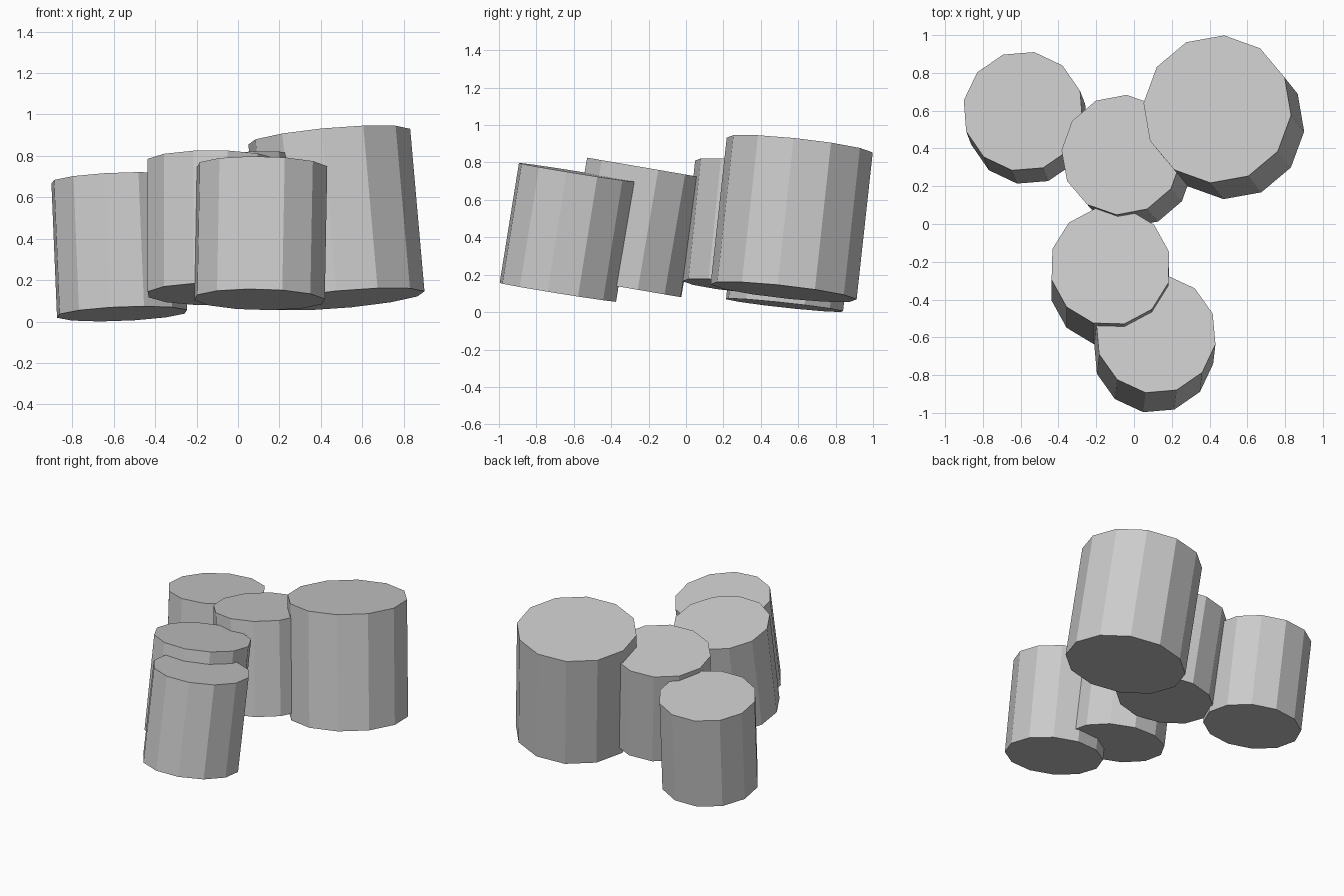
import bpy
from math import radians
from mathutils import Vector, Matrix

if "Cube" in bpy.data.objects:
    bpy.data.objects.remove(bpy.data.objects["Cube"])


def tilted_drum(name, bottom, top, radius, phase):
    """Flat-sided 12-gon cylinder running from bottom centre to top centre."""
    b, t = Vector(bottom), Vector(top)
    axis = t - b
    bpy.ops.mesh.primitive_cylinder_add(vertices=12, radius=radius, depth=axis.length)
    ob = bpy.context.object
    ob.name = name
    tilt = Vector((0, 0, 1)).rotation_difference(axis).to_matrix().to_4x4()
    spin = Matrix.Rotation(radians(phase), 4, 'Z')
    ob.data.transform(Matrix.Translation((b + t) / 2) @ tilt @ spin)
    return ob


# Five leaning columns: name, bottom centre, top centre, radius, twist
columns = [
    ("large_column", (0.51, 0.522, 0.108), (0.441, 0.608, 0.893), 0.394, 25),
    ("back_left_column", (-0.56, 0.527, 0.037), (-0.587, 0.597, 0.685), 0.32, 19.5),
    ("middle_column", (-0.008, 0.30, 0.135), (-0.066, 0.366, 0.78), 0.32, 25.5),
    ("front_left_column", (-0.125, -0.332, 0.132), (-0.125, -0.222, 0.773), 0.32, 13.5),
    ("front_column", (0.104, -0.685, 0.106), (0.116, -0.582, 0.747), 0.32, 20),
]
for spec in columns:
    tilted_drum(*spec)
